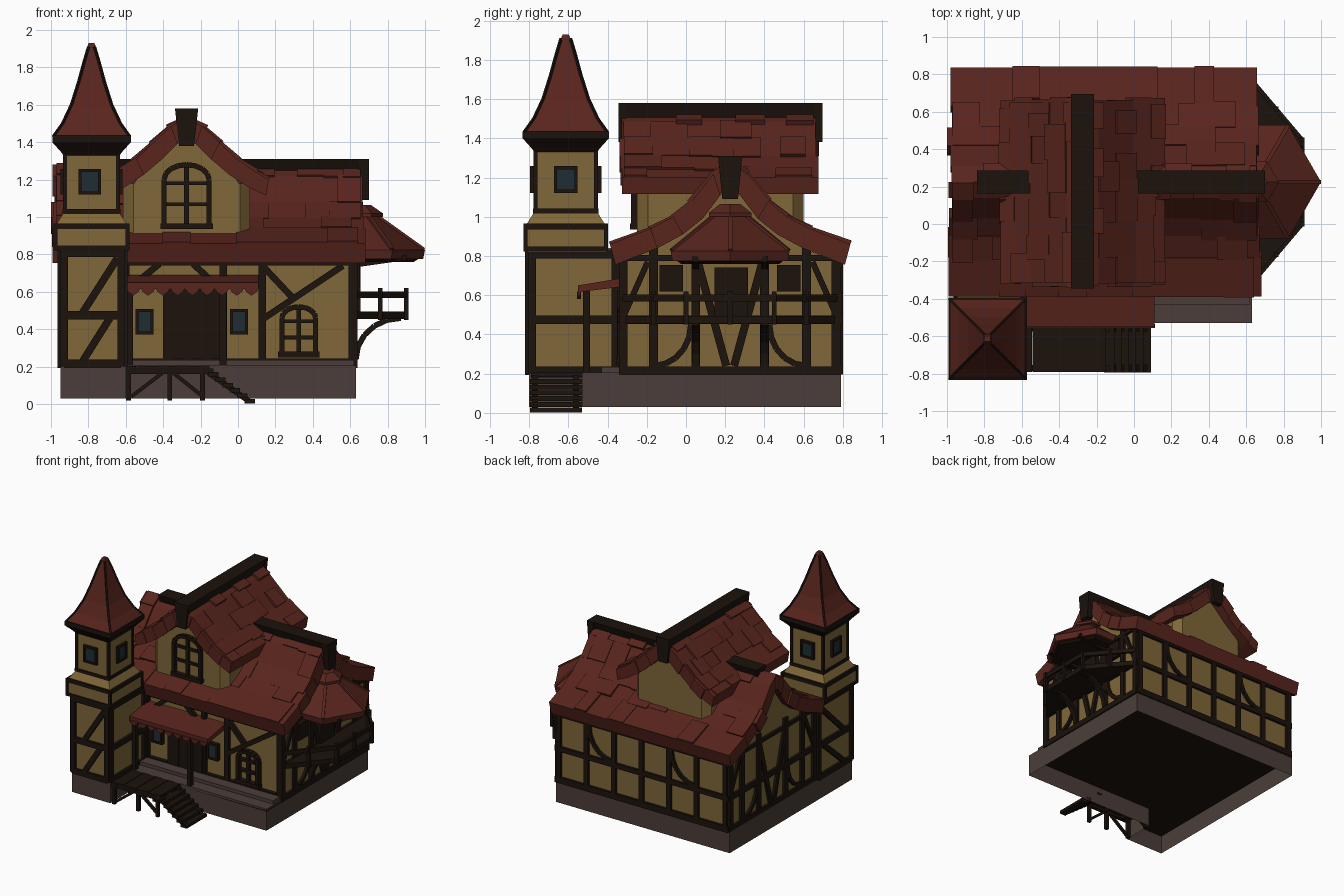
import bpy, bmesh, math, random
from mathutils import Vector as V

if "Cube" in bpy.data.objects:
    bpy.data.objects.remove(bpy.data.objects["Cube"])
random.seed(4)

COL = {'red': (.098, .018, .012), 'wood': (.011, .006, .0035), 'plaster': (.215, .135, .04),
       'stone': (.07, .048, .041), 'glass': (.014, .026, .034)}
MATS = {}
for k, c in COL.items():
    MATS[k] = bpy.data.materials.new(k)
    MATS[k].diffuse_color = (*c, 1)
parts = {}

def loft(name, mat, rings, caps=True):
    bm = parts.setdefault(name, (bmesh.new(), mat))[0]
    vs = [[bm.verts.new(p) for p in r] for r in rings]
    n = len(rings[0])
    for a, b in zip(vs, vs[1:]):
        for i in range(n):
            bm.faces.new((a[i], a[(i + 1) % n], b[(i + 1) % n], b[i]))
    if caps:
        bm.faces.new(vs[0][::-1])
        bm.faces.new(vs[-1])

def prism(name, mat, pts, axis, a, b, caps=True):
    def at(p, t):
        return {'x': (t, *p), 'y': (p[0], t, p[1]), 'z': (*p, t)}[axis]
    loft(name, mat, [[at(p, a) for p in pts], [at(p, b) for p in pts]], caps)

def box(name, mat, x0, x1, y0, y1, z0, z1):
    prism(name, mat, [(x0, y0), (x1, y0), (x1, y1), (x0, y1)], 'z', z0, z1)

def beam(name, mat, p, q, w=.04, t=.04, n=(0, 0, 1)):
    p, q, n = V(p), V(q), V(n)
    d = (q - p).normalized()
    s = d.cross(n).normalized()
    n = s.cross(d)
    ends = [s * w / 2 * i + n * t / 2 * j for i, j in ((1, 1), (-1, 1), (-1, -1), (1, -1))]
    loft(name, mat, [[p + o for o in ends], [q + o for o in ends]])

def ring(cx, cy, rx, ry, z, n):
    ph, k = (math.pi / 4, math.sqrt(2)) if n == 4 else (0, 1)
    return [(cx + rx * k * math.cos(ph + i * math.tau / n), cy + ry * k * math.sin(ph + i * math.tau / n), z)
            for i in range(n)]

# A wall face maps (u, z) to a point, with an outward normal
class Face:
    def __init__(s, axis, pos, sign):
        s.axis, s.pos = axis, pos
        s.n = V((sign, 0, 0)) if axis == 'x' else V((0, sign, 0))
    def at(s, u, z):
        return V((s.pos, u, z)) if s.axis == 'x' else V((u, s.pos, z))
    def line(s, name, *pts, w=.04, mat='wood', t=.04):
        for a, b in zip(pts, pts[1:]):
            beam(name, mat, s.at(*a), s.at(*b), w, t, s.n)
    def panel(s, name, mat, u0, u1, z0, z1, t=.03):
        s.line(name, ((u0 + u1) / 2, z0), ((u0 + u1) / 2, z1), w=u1 - u0, mat=mat, t=t)
    def curve(s, name, u0, z0, u1, z1):
        s.line(name, *[(u0 + (u1 - u0) * math.sin(a), z1 + (z0 - z1) * math.cos(a))
                       for a in [i * math.pi / 10 for i in range(6)]], w=.03)
    def window(s, name, u, z0, z1, w):
        s.panel(name + '_glass', 'glass', u - w / 2, u + w / 2, z0, z1)
        for k in (-1, 1):
            s.line(name + '_frame', (u + k * w / 2, z0), (u + k * w / 2, z1), w=.016, t=.05)
        for z in (z0, z1):
            s.line(name + '_frame', (u - w / 2 - .008, z), (u + w / 2 + .008, z), w=.016, t=.05)
    def arch_window(s, name, u, z0, z1, w):
        h = w / 2
        zs = z1 - h * .65
        arc = [(u + h * math.cos(a), zs + h * .65 * math.sin(a)) for a in [i * math.pi / 8 for i in range(9)]]
        s.line(name, (u + h, z0), *arc, (u - h, z0), w=.028, t=.06)
        s.line(name, (u - h - .02, z0), (u + h + .02, z0), w=.03, t=.07)
        s.line(name, (u, z0), (u, z1), w=.025)
        for k in (.36, .7):
            z = z0 + (z1 - z0) * k
            s.line(name, (u - h, z), (u + h, z), w=.02)

FY = -.31
front, back = Face('y', FY - .01, -1), Face('y', .78, 1)
right, left = Face('x', .62, 1), Face('x', -.93, -1)

# Hollow stone base, floor and porch
plan = [(-.95, -.8), (-.6, -.8), (-.6, -.53), (.63, -.53), (.63, .79), (-.95, .79)]
prism('foundation', 'stone', plan, 'z', .03, .2, False)
prism('floor', 'wood', plan, 'z', .185, .2)
box('porch', 'stone', -.6, .63, -.53, FY, .2, .207)
box('porch', 'stone', -.6, .62, -.43, FY, .207, .235)

# Main house walls, gabled at both ends
CY, CX = .225, -.275
main_out = [(.613, .86), (.405, .94), (.29, 1.0), (.195, 1.08), (.085, 1.22), (0, 1.28)]
main_in = [(.585, .755), (.37, .84), (.24, .91), (.14, .99), (.05, 1.11), (0, 1.17)]
gable = [(FY, .2), (.78, .2), (.78, .765)] + [(CY + d, z) for d, z in main_in[1:]] + \
        [(CY - d, z) for d, z in main_in[-2:0:-1]] + [(FY, .775)]
prism('house_walls', 'plaster', gable, 'x', -.93, .62)

# Dormer walls with chamfered corners
x0, x1, y0, y1, c = -.615, .065, -.25, .6, .055
prism('dormer_walls', 'plaster', [(x0 + c, y0), (x1 - c, y0), (x1, y0 + c), (x1, y1 - c), (x1 - c, y1),
      (x0 + c, y1), (x0, y1 - c), (x0, y0 + c)], 'z', .8, 1.18)
prism('dormer_walls', 'plaster', [(x0 + c, 1.17), (x1 - c, 1.17), (-.03, 1.24), (-.15, 1.34), (CX, 1.43),
      (-.4, 1.34), (-.52, 1.24)], 'y', y0, y1)

# Curved roofs built of staggered rows with raised tiles
def roof(name, axis, c, outer, inner, a, b):
    for s in (-1, 1):
        for i in range(len(outer) - 1):
            o0, o1, i0, i1 = [V(p) for p in (outer[i], outer[i + 1], inner[i], inner[i + 1])]
            flat = lambda ps: [(c + s * p.x, p.y) for p in ps]
            prism(name, 'red', flat([o0, o1, i1, i0]), axis, a + random.uniform(0, .03), b - random.uniform(0, .03))
            d = (o1 - o0).normalized()
            n = V((d.y, -d.x))
            t = a + .03
            while t < b - .08:
                w = random.uniform(.1, .2)
                h = random.choice((0, 0, .008, .014, .02))
                if h:
                    low = o0 - d * random.uniform(0, .025) * (i > 0)
                    prism(name, 'red', flat([low - n * .01, low + n * h, o1 + n * h * .6, o1 - n * .01]),
                          axis, t, min(t + w, b - .03))
                t += w

roof('main_roof', 'x', CY, main_out, main_in, -1.0, .685)
roof('dormer_roof', 'y', CX, [(.44, 1.2), (.365, 1.245), (.27, 1.31), (.175, 1.40), (.085, 1.485), (0, 1.53)],
     [(.425, 1.115), (.33, 1.16), (.23, 1.225), (.13, 1.31), (.05, 1.39), (0, 1.43)], -.345, .68)
def ridge(name, axis, c, z0, z1, a, b):
    prism(name, 'wood', [(c - .04, z0), (c + .04, z0), (c + .062, z1), (c - .062, z1)], axis, a, b)
ridge('main_ridge', 'x', CY, 1.24, 1.31, -.84, .7)
ridge('main_ridge', 'x', CY, 1.09, 1.31, .645, .7)
ridge('dormer_ridge', 'y', CX, 1.47, 1.58, -.335, .69)
for y in (-.345, .655):
    ridge('dormer_ridge', 'y', CX, 1.38, 1.58, y, y + .04)

# Timber framing
T = 'timber_frame'
for f in (right, left):
    for u in (-.32, -.165, .05, .4, .615, .765):
        f.line(T, (u, .2), (u, .8 if abs(u - CY) > .5 else .86), w=.045)
    for z, w in ((.215, .045), (.475, .045), (.79, .03)):
        f.line(T, (-.34, z), (.79, z), w=w)
    for s in (-1, 1):
        f.line(T, (CY + s * .17, .79), (CY + s * .02, .24), w=.04)
        f.curve(T, CY + s * .39, .24, CY + s * .2, .45)
        f.line(T, (CY + s * .54, .5), (CY + s * .42, .77), w=.03)
for f, us in ((back, (-.91, -.65, -.4, -.15, .1, .35, .6)), (front, (-.6, -.08, .13, .61))):
    for u in us:
        f.line(T, (u, .2), (u, .78))
    f.line(T, (-.94, .22), (.635, .22), w=.05)
    f.line(T, (-.94, .76), (.635, .76))
back.line(T, (-.94, .475), (.635, .475))
for u in (-.65, .1):
    back.curve(T, u + .02, .5, u + .23, .74)
front.line(T, (.14, .46), (.56, .74), w=.035)
front.line(T, (.14, .73), (.3, .56), w=.035)
for a, b in ((-.58, -.42), (-.1, -.24)):
    front.line(T, (a, .62), (b, .75), w=.035)

# Doors and windows
for i in range(6):
    front.panel('front_door', 'wood', -.4 + i * .053, -.347 + i * .053, .24, .62, .05 + .012 * (i % 2))
for u in (-.5, .005):
    front.window('porch_window', u, .38, .5, .08)
front.arch_window('arched_window', .325, .265, .52, .18)
Face('y', y0, -1).arch_window('dormer_window', CX, .95, 1.28, .24)
for s in (-1, 1):
    right.panel('side_window', 'wood', CY + s * .3 - .06, CY + s * .3 + .06, .62, .755, .06)
right.panel('balcony_door', 'wood', .145, .315, .49, .74, .07)

# Awning with scalloped edge and posts
prism('awning', 'red', [(-.55, .615), (-.55, .65), (FY, .69), (FY, .645)], 'x', -.6, .11)
for i in range(9):
    x = -.56 + i * .079
    prism('awning', 'red', [(x - .039, .62), (x - .028, .6), (x, .58), (x + .028, .6), (x + .039, .62)], 'y', -.555, -.535)
for x in (-.58, -.08):
    box('awning_post', 'wood', x - .018, x + .018, -.525, -.49, .2, .63)

# Corner tower
tx, ty = -.783, -.613
def tower(name, mat, prof, k=.012):
    loft(name, mat, [ring(tx, ty, r, r + k, z, 4) for r, z in prof])
box('tower_walls', 'plaster', -.945, -.61, -.8, FY, .2, .84)
tower('tower_walls', 'plaster', [(.195, .82), (.195, .95), (.145, 1.03), (.145, 1.36)])
for h, z, w in ((.203, .835, .025), (.203, .95, .03), (.155, 1.03, .025)):
    tower('tower_bands', 'wood', [(h, z - w / 2), (h, z + w / 2)])
tower('tower_cornice', 'wood', [(.15, 1.33), (.165, 1.35), (.21, 1.4), (.21, 1.435)], .01)
roofp = [(.205, 1.43), (.155, 1.5), (.108, 1.6), (.07, 1.72), (.04, 1.83), (.016, 1.91)]
tower('tower_roof', 'red', roofp, .008)
tower('tower_finial', 'red', [(.022, 1.9), (.022, 1.915), (.015, 1.93)], 0)
for sx in (-1, 1):
    for sy in (-1, 1):
        pts = [(tx + sx * r, ty + sy * (r + .008), z) for r, z in roofp]
        for a, b in zip(pts, pts[1:]):
            beam('tower_hips', 'wood', a, b, .012, .012)
        for r, za, zb in ((.142, 1.02, 1.35), (.193, .83, .95)):
            x, y = tx + sx * r, ty + sy * (r + .012)
            beam('tower_posts', 'wood', (x, y, za), (x, y, zb), .022, .022, (1, 0, 0))
for s in (-1, 1):
    Face('y', ty + s * .157, s).window('tower_window', tx - .01, 1.13, 1.25, .105)
    Face('x', tx + s * .14, s).window('tower_window', ty, 1.13, 1.25, .105)
for f, a, b in ((Face('y', -.8, -1), -.93, -.625), (Face('x', -.945, -1), -.785, -.36), (Face('x', -.61, 1), -.785, -.36)):
    for u in (a, b):
        f.line('tower_timber', (u, .2), (u, .83))
    for z in (.215, .475, .81):
        f.line('tower_timber', (a, z), (b, z), w=.045)
    if f.pos != -.61:
        f.line('tower_timber', (b - .02, .78), (a + .1, .49))
        f.line('tower_timber', (b - .06, .46), (a + .1, .23))

# Entry deck, legs, braces and stairs
for i in range(8):
    box('deck', 'wood', -.6 + i * .056, -.545 + i * .056, -.79, -.53, .18 + .004 * (i % 2), .203 + .004 * (i % 2))
for y in (-.77, -.56):
    beam('deck_frame', 'wood', (-.6, y, .175), (-.13, y, .175), .03, .03)
    for x in (-.585, -.365, -.19):
        box('deck_legs', 'wood', x - .013, x + .013, y - .013, y + .013, .02, .18)
    beam('deck_legs', 'wood', (-.57, y, .04), (-.4, y, .17), .02, .02)
    beam('deck_legs', 'wood', (-.35, y, .17), (-.2, y, .05), .02, .02)
    beam('stair_stringers', 'wood', (-.16, y, .17), (.06, y, .015), .03, .03)
for i in range(6):
    x, z = -.16 + i * .039, .16 - i * .029
    box('stair_treads', 'wood', x, x + .055, -.795, -.53, max(z - .012, 0), z + .012)

# Balcony with railing and brackets
bal = [(.62, -.33), (.9, -.0), (.9, .45), (.62, .78)]
prism('balcony_floor', 'wood', bal, 'z', .455, .495)
for a, b in zip(bal, bal[1:]):
    beam('balcony_rail', 'wood', (*a, .585), (*b, .585), .022, .035)
    for t in (0, .5, 1):
        p = [a[i] + (b[i] - a[i]) * t for i in (0, 1)]
        beam('balcony_posts', 'wood', (*p, .45), (*p, .62), .025, .025, (1, 0, 0))
for y in (.05, .4):
    Face('y', y, -1).line('balcony_brackets', *[(.87 - .24 * math.cos(a), .24 + .22 * math.sin(a))
                          for a in [i * math.pi / 10 for i in range(6)]], w=.03)
    beam('canopy_struts', 'wood', (.62, y, .745), (.9, y, .785), .035, .03)

# Six-sided balcony canopy
loft('canopy_roof', 'red', [ring(.65, CY, r, r, z, 6) for r, z in ((.34, .775), (.35, .825), (.1, 1.0), (.125, 1.0), (.125, 1.02), (.06, 1.065))])
loft('canopy_base', 'wood', [ring(.65, CY, r, r, z, 6) for r, z in ((.29, .76), (.32, .78))])
lo, hi = ring(.65, CY, .345, .345, .828, 6), ring(.65, CY, .1, .1, 1.003, 6)
for i in (0, 1, 5):
    beam('canopy_hips', 'red', lo[i], hi[i], .022, .016)

# Turn every part into an object
for name, (bm, mat) in parts.items():
    bmesh.ops.recalc_face_normals(bm, faces=bm.faces[:])
    me = bpy.data.meshes.new(name)
    bm.to_mesh(me)
    bm.free()
    me.materials.append(MATS[mat])
    bpy.context.collection.objects.link(bpy.data.objects.new(name, me))

for m in bpy.data.materials:
    if m.users and not m.is_grease_pencil:
        m.use_nodes = True
        m.node_tree.nodes["Principled BSDF"].inputs["Base Color"].default_value = m.diffuse_color
